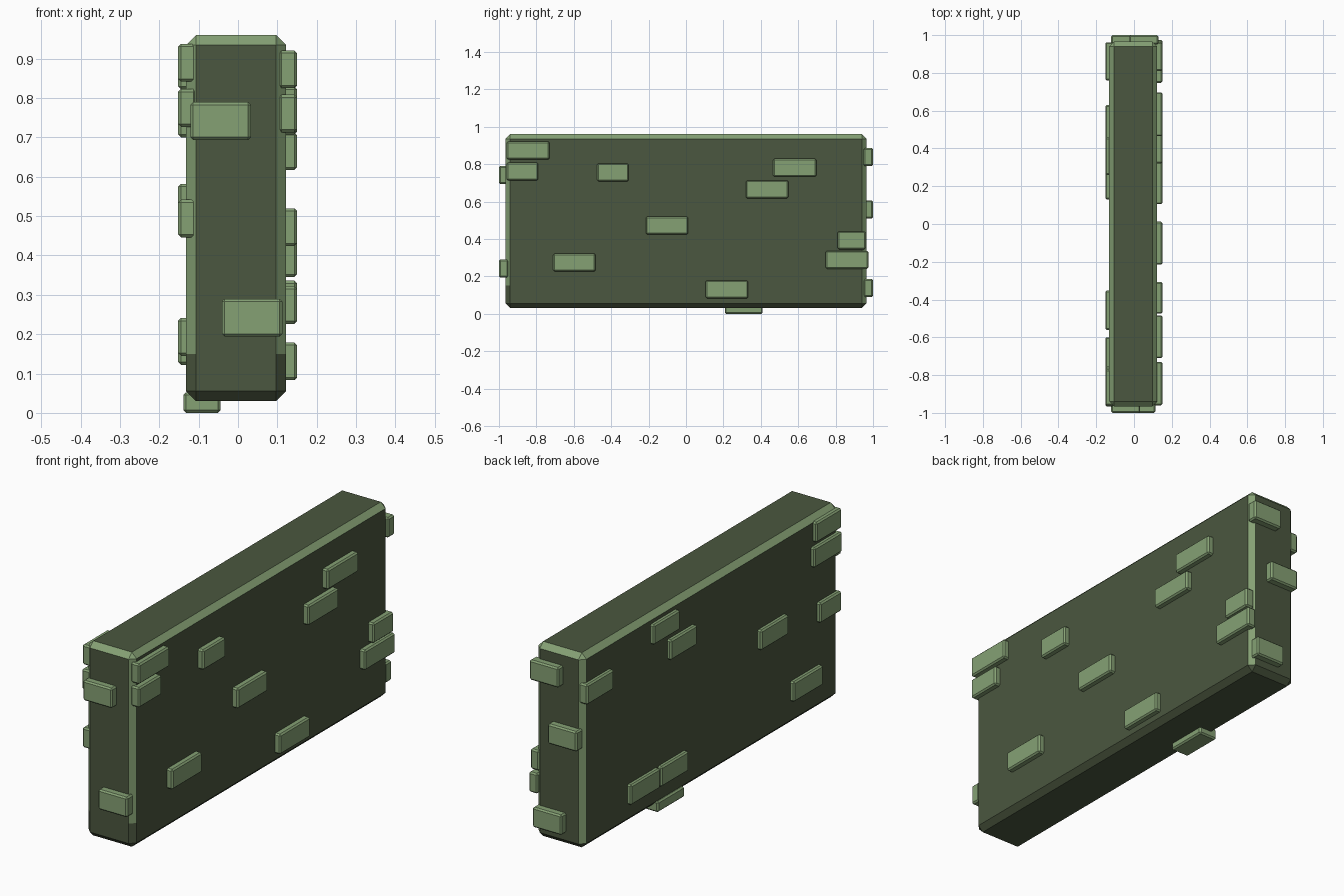
import bpy, bmesh

if "Cube" in bpy.data.objects:
    bpy.data.objects.remove(bpy.data.objects["Cube"])


def material(name, rgb):
    m = bpy.data.materials.new(name)
    m.diffuse_color = (*rgb, 1.0)
    m.use_nodes = True
    m.node_tree.nodes["Principled BSDF"].inputs["Base Color"].default_value = m.diffuse_color
    return m


DARK = material("dark moss stone", (0.07, 0.095, 0.05))
LIGHT = material("pale green stone", (0.235, 0.355, 0.175))


def chamfered_box(xr, yr, zr, width):
    """Box from axis ranges with single-segment bevels on all edges."""
    bm = bmesh.new()
    bmesh.ops.create_cube(bm, size=1)
    for v in bm.verts:
        for i, r in enumerate((xr, yr, zr)):
            v.co[i] = r[0] if v.co[i] < 0 else r[1]
    bmesh.ops.bevel(bm, geom=bm.edges[:], offset=width, segments=1,
                    profile=0.5, affect='EDGES')
    bm.normal_update()
    return bm


def finish(bm, name, mats):
    me = bpy.data.meshes.new(name)
    bm.to_mesh(me)
    bm.free()
    for m in mats:
        me.materials.append(m)
    ob = bpy.data.objects.new(name, me)
    bpy.context.collection.objects.link(ob)
    return ob


# Wall slab: dark faces, pale worn chamfers except near the ground
wall = chamfered_box((-0.132, 0.122), (-0.965, 0.965), (0.03, 0.96), 0.025)
bmesh.ops.bisect_plane(wall, geom=wall.verts[:] + wall.edges[:] + wall.faces[:],
                       plane_co=(0, 0, 0.15), plane_no=(0, 0, 1))
wall.normal_update()
for f in wall.faces:
    slanted = max(abs(c) for c in f.normal) < 0.9
    c = f.calc_center_median()
    worn = c.z > 0.15 or (c.y > 0.9 and c.z > 0.06)
    f.material_index = 1 if slanted and worn else 0
finish(wall, "wall_slab", (DARK, LIGHT))


def brick(name, xr, yr, zr):
    finish(chamfered_box(xr, yr, zr, 0.007), name, (LIGHT,))


# Raised bricks on the right side: y start, y end, z start
right = [(-0.96, -0.73, 0.825), (-0.96, -0.79, 0.713), (-0.475, -0.307, 0.708),
         (0.465, 0.697, 0.733), (0.32, 0.547, 0.617), (-0.215, 0.012, 0.424),
         (-0.71, -0.484, 0.226), (0.105, 0.332, 0.083), (0.81, 0.962, 0.345),
         (0.747, 0.975, 0.24)]
for i, (a, b, z) in enumerate(right):
    brick(f"right_brick_{i + 1}", (0.104, 0.15), (a, b), (z, z + 0.096))

# Raised bricks on the left side
left = [(0.76, 0.962, 0.728), (0.26, 0.457, 0.822), (0.13, 0.33, 0.70),
        (-0.56, -0.353, 0.486), (-0.96, -0.80, 0.446), (-0.965, -0.755, 0.727),
        (-0.96, -0.77, 0.842), (-0.82, -0.60, 0.145), (0.41, 0.63, 0.122),
        (0.195, 0.40, 0.122)]
for i, (a, b, z) in enumerate(left):
    brick(f"left_brick_{i + 1}", (-0.152, -0.106), (a, b), (z, z + 0.096))

# Raised bricks on the front and back ends: x start, z start
for i, (x, z) in enumerate([(-0.121, 0.694), (-0.041, 0.194)]):
    brick(f"front_brick_{i + 1}", (x, x + 0.154), (-1.0, -0.95), (z, z + 0.096))
for i, (x, z) in enumerate([(-0.025, 0.79), (-0.121, 0.51), (-0.041, 0.09)]):
    brick(f"back_brick_{i + 1}", (x, x + 0.154), (0.95, 1.0), (z, z + 0.096))

# Brick under the wall
brick("bottom_brick", (-0.139, -0.044), (0.208, 0.41), (0.0, 0.052))
